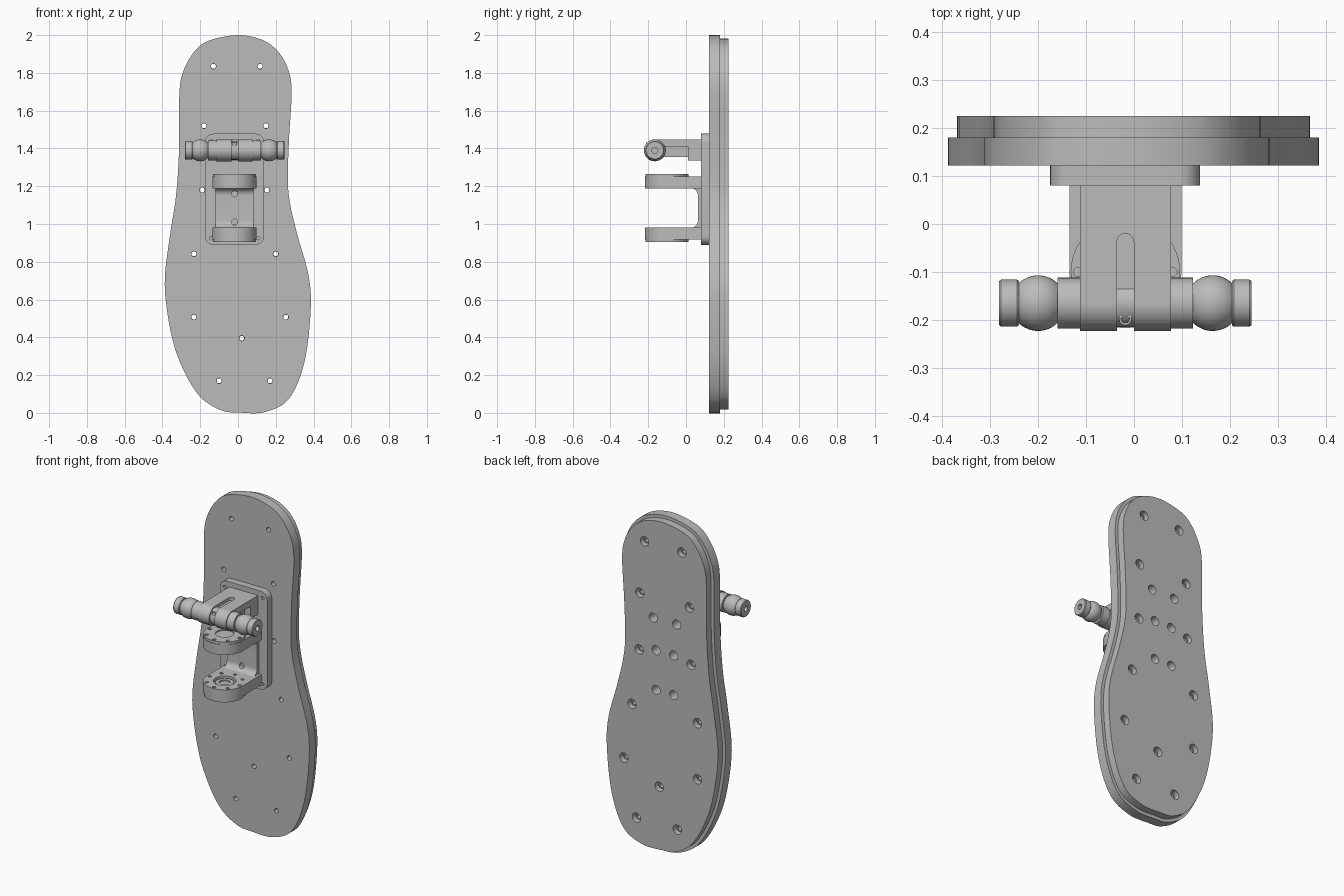
import bpy, bmesh, math
from mathutils import Vector

cube = bpy.data.objects.get("Cube")
if cube:
    bpy.data.objects.remove(cube)

grey = bpy.data.materials.new("plain grey")
grey.use_nodes = True
grey.diffuse_color = (0.5, 0.5, 0.5, 1)
grey.node_tree.nodes["Principled BSDF"].inputs["Base Color"].default_value = (0.5, 0.5, 0.5, 1)

CX = -0.018            # centre of the mounting hardware
MID = 1.085            # mid height of the joint bracket
PIVOT = (CX, -0.1)     # joint axis
SHAFT = (-0.165, 1.39) # shaft axis


def circle(c, r, n=24):
    return [(c[0] + r * math.cos(math.tau * i / n), c[1] + r * math.sin(math.tau * i / n)) for i in range(n)]


def box(x0, x1, y0, y1):
    return [(x0, y0), (x1, y0), (x1, y1), (x0, y1)]


def rounded(x0, x1, y0, y1, r, n=8):
    pts = []
    for k, (cx, cy) in enumerate(box(x0 + r, x1 - r, y0 + r, y1 - r)):
        for i in range(n + 1):
            a = math.pi + (k + i / n) * math.pi / 2
            pts.append((cx + r * math.cos(a), cy + r * math.sin(a)))
    return pts


def place(axis, p, d):
    return {"x": (d, p[0], p[1]), "y": (p[0], d, p[1]), "z": (p[0], p[1], d)}[axis]


def finish(name, bm):
    bmesh.ops.recalc_face_normals(bm, faces=bm.faces)
    mesh = bpy.data.meshes.new(name)
    bm.to_mesh(mesh)
    bm.free()
    ob = bpy.data.objects.new(name, mesh)
    bpy.context.collection.objects.link(ob)
    mesh.materials.append(grey)
    return ob


def select(ob):
    bpy.ops.object.select_all(action="DESELECT")
    ob.select_set(True)
    bpy.context.view_layer.objects.active = ob


def solids(name, axis, parts, cuts=()):
    """Extrude each (outline, start, end) along the axis, then cut (axis, outline, start, end) holes."""
    def build(label, items):
        bm = bmesh.new()
        for ax, pts, a, b in items:
            lo = [bm.verts.new(place(ax, p, a)) for p in pts]
            hi = [bm.verts.new(place(ax, p, b)) for p in pts]
            bm.faces.new(lo)
            bm.faces.new(hi)
            for i in range(len(pts)):
                j = (i + 1) % len(pts)
                bm.faces.new((lo[i], lo[j], hi[j], hi[i]))
        return finish(label, bm)

    ob = build(name, [(axis, *p) for p in parts])
    if cuts:
        cutter = build(name + "_cutter", cuts)
        cutter.hide_render = True
        mod = ob.modifiers.new("holes", "BOOLEAN")
        mod.operation, mod.solver, mod.object = "DIFFERENCE", "EXACT", cutter
        select(ob)
        bpy.ops.object.modifier_apply(modifier=mod.name)
        bpy.data.objects.remove(cutter)
    select(ob)
    bpy.ops.object.shade_smooth_by_angle(angle=math.radians(30))
    return ob


def smooth_loop(pts, steps=6):
    """Closed smooth curve through the points."""
    pts = [Vector(p) for p in pts]
    out, n = [], len(pts)
    for i in range(n):
        a, b, c, d = (pts[(i + k - 1) % n] for k in range(4))
        for s in range(steps):
            t = s / steps
            out.append(0.5 * (2 * b + (c - a) * t + (2 * a - 5 * b + 4 * c - d) * t ** 2
                              + (3 * b - a - 3 * c + d) * t ** 3))
    return out


def inset(pts, d):
    n, out = len(pts), []
    for i, p in enumerate(pts):
        t = (pts[(i + 1) % n] - pts[i - 1]).normalized()
        out.append(p + Vector((t.y, -t.x)) * d)
    return out


# Foot outline, clockwise from the top
outline = smooth_loop([
    (0, 2), (.127, 1.975), (.21, 1.915), (.265, 1.82), (.284, 1.7), (.27, 1.45), (.264, 1.23),
    (.277, 1.1), (.315, .94), (.373, .73), (.385, .55), (.352, .27), (.27, .075), (.14, .004),
    (0, .002), (-.09, .014), (-.2, .085), (-.29, .23), (-.352, .41), (-.388, .68), (-.36, .94),
    (-.328, 1.15), (-.312, 1.4), (-.31, 1.7), (-.285, 1.82), (-.225, 1.92), (-.148, 1.973)])
bolts = [(-.13, 1.835), (.117, 1.835), (-.18, 1.52), (.148, 1.52), (-.19, 1.18), (.153, 1.18),
         (-.233, .842), (.2, .842), (-.233, .507), (.253, .507), (.02, .395), (-.1, .17), (.17, .17)]
access = [(CX + s * w, z) for s in (-1, 1) for w, z in ((.078, 1.395), (.058, 1.205), (.058, .968))]

# Two sole layers with bolt holes
wide = [("y", circle(p, .027), .1, .25) for p in access]
solids("foot_plate", "y", [(outline, .122, .18)],
       wide + [("y", circle(p, .014, 16), .1, .25) for p in bolts])
solids("sole_layer", "y", [(inset(outline, .019), .18, .225)],
       wide + [("y", circle(p, .028), .1, .25) for p in bolts])
solids("sole_nuts", "y", [(circle(p, .023, 6), .178, .2) for p in bolts],
       [("y", circle(p, .013, 16), .1, .25) for p in bolts])

# Mounting plate
corners = [(CX + s * .125, z) for s in (-1, 1) for z in (.925, 1.44)]
solids("mounting_plate", "y", [(rounded(-.175, .138, .89, 1.478, .045), .08, .122)],
       [("y", circle(p, .009, 12), .07, .1) for p in corners])

# Joint bracket: web with filleted inner corners
web = [(.081, MID - .165), (.081, MID + .165), (0, MID + .165), (0, MID + .105)]
fillet = [(.025 + .038 * math.sin(i * math.pi / 16), MID + .067 + .038 * math.cos(i * math.pi / 16))
          for i in range(9)]
web += fillet + [(y, 2 * MID - z) for y, z in reversed(fillet)]
web += [(0, MID - .105), (0, MID - .165)]
solids("bracket_web", "x", [(web, CX - .1, CX + .1)],
       [("y", circle((CX, MID + s * .075), .016), .03, .078) for s in (-1, 1)])

# Joint arms, end discs and hubs, mirrored about the middle
for side, label in ((1, "upper"), (-1, "lower")):
    def h(d):
        return MID + side * d
    arm = [(CX + .117, .081), (CX - .117, .081)]
    arm += [(PIVOT[0] - .117 * math.cos(i * math.pi / 24), PIVOT[1] - .117 * math.sin(i * math.pi / 24))
            for i in range(25)]
    ring = circle(PIVOT, .098, 8)
    inner = [("z", circle(p, .01, 12), h(.09), h(.12)) for p in ring]
    solids(label + "_arm", "z", [(arm, h(.104), h(.166))],
           inner + [("z", circle(PIVOT, .062, 32), h(.09), h(.125))])
    solids(label + "_disc", "z", [(circle(PIVOT, .114, 48), h(.166), h(.18))],
           [("z", circle(p, .01, 12), h(.172), h(.2)) for p in ring]
           + [("z", circle(PIVOT, .05, 32), h(.173), h(.2))])
    solids(label + "_hub", "z", [(circle(PIVOT, .05, 32), h(.112), h(.13))],
           [("z", circle(PIVOT, .03), h(.1), h(.12))])

# Clamp arm carrying the shaft, with a rounded slot on top
L, R = CX - .095, CX + .095
slot = ("z", rounded(CX - .0175, CX + .0175, -.3, -.02, .017), 1.3, 1.5)
solids("clamp_plate", "x", [(box(-.165, .081, 1.41, 1.448), L, R)], [slot])
solids("clamp_hub", "x", [(circle(SHAFT, .058, 48), L, R)], [slot])
solids("clamp_rib", "x", [(box(-.15, .03, 1.355, 1.43), CX - .055, CX + .055)])
solids("clamp_foot", "x", [(box(.01, .081, 1.335, 1.42), L, R)])
solids("set_screw", "z", [(circle((CX, -.198), .013), 1.39, 1.432)],
       [("z", circle((CX, -.198), .009, 6), 1.42, 1.45)])

# Shaft with collars, balls and end caps turned about its own axis
half = [(0, .05), (.095, .05), (.095, .053), (.141, .053), (.141, .04)]
half += [(.182 + .058 * math.cos(a), .058 * math.sin(a))
         for a in [math.pi * (.75 - .5 * i / 12) for i in range(13)]]
half += [(.222, .046), (.226, .049), (.259, .049), (.263, .046), (.263, .016), (.24, .016), (.24, 0)]
profile = [(-x, r) for x, r in reversed(half[1:])] + half
bm = bmesh.new()
verts = [bm.verts.new((CX + x, SHAFT[0] + r, SHAFT[1])) for x, r in profile]
edges = [bm.edges.new(pair) for pair in zip(verts, verts[1:])]
bmesh.ops.spin(bm, geom=verts + edges, cent=(0, *SHAFT), axis=(1, 0, 0), angle=math.tau, steps=40)
bmesh.ops.remove_doubles(bm, verts=bm.verts, dist=1e-5)
shaft = finish("ball_shaft", bm)
select(shaft)
bpy.ops.object.shade_smooth_by_angle(angle=math.radians(30))
